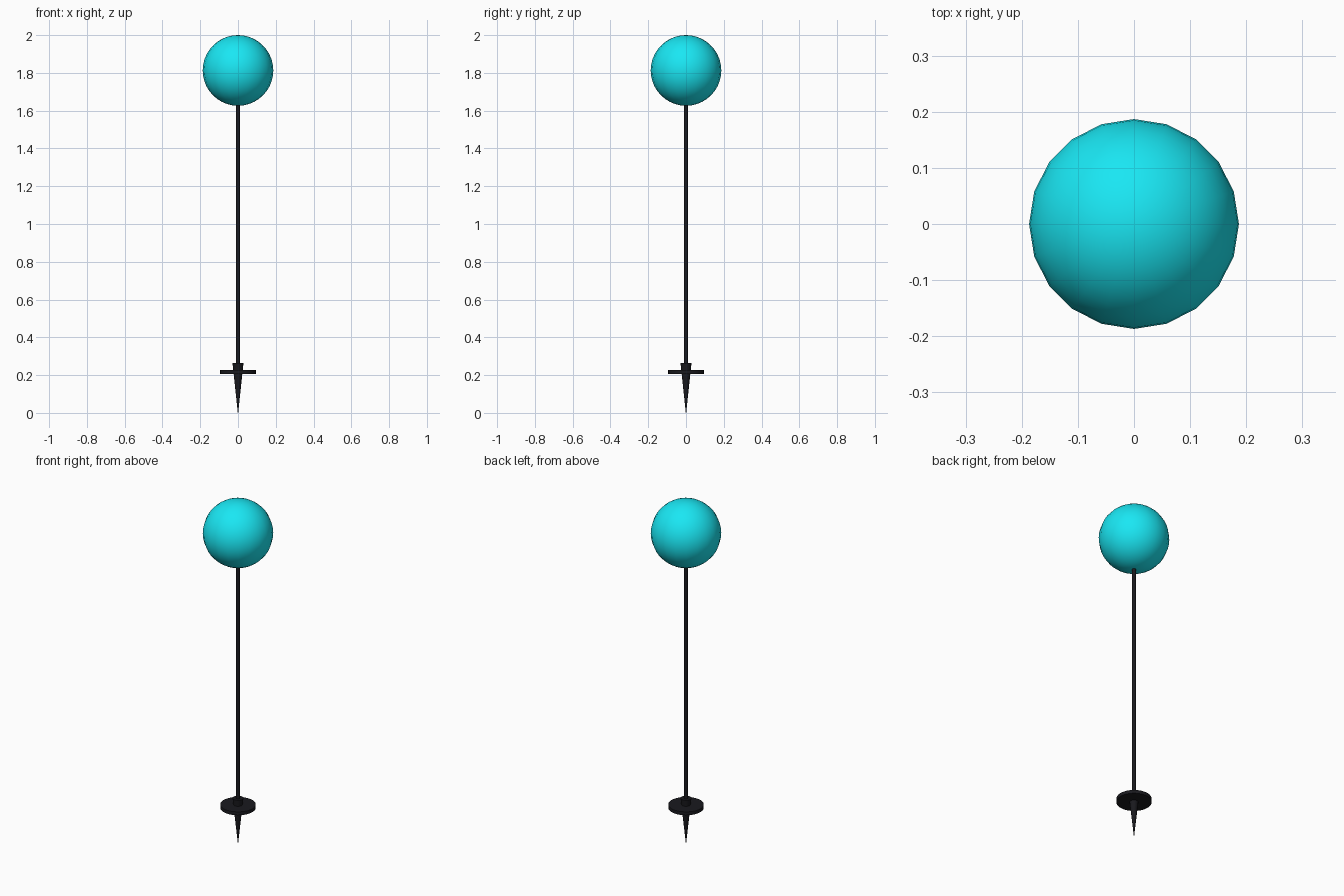
import bpy
from math import radians

if "Cube" in bpy.data.objects:
    bpy.data.objects.remove(bpy.data.objects["Cube"])


def material(name, color):
    m = bpy.data.materials.new(name)
    m.diffuse_color = color
    m.use_nodes = True
    m.node_tree.nodes["Principled BSDF"].inputs["Base Color"].default_value = m.diffuse_color
    return m


black = material("black_plastic", (0.01, 0.01, 0.013, 1))
cyan = material("cyan_glass", (0.01, 0.8, 0.9, 1))


def finish(name, mat):
    ob = bpy.context.object
    ob.name = name
    ob.data.materials.append(mat)
    bpy.ops.object.shade_smooth_by_angle(angle=radians(40))


def tapered(name, z0, z1, r0, r1, sides):
    bpy.ops.mesh.primitive_cone_add(vertices=sides, radius1=r0, radius2=r1,
                                    depth=z1 - z0, location=(0, 0, (z0 + z1) / 2))
    finish(name, black)


# Globe on top
bpy.ops.mesh.primitive_uv_sphere_add(segments=20, ring_count=20, radius=0.187,
                                     location=(0, 0, 1.813))
finish("globe", cyan)

# Pole, ground disc and pointed stake
tapered("pole", 0.2, 1.64, 0.0105, 0.0105, 16)
tapered("ground_disc", 0.206, 0.226, 0.094, 0.094, 32)
tapered("ground_stake", 0.0, 0.263, 0.001, 0.029, 16)
